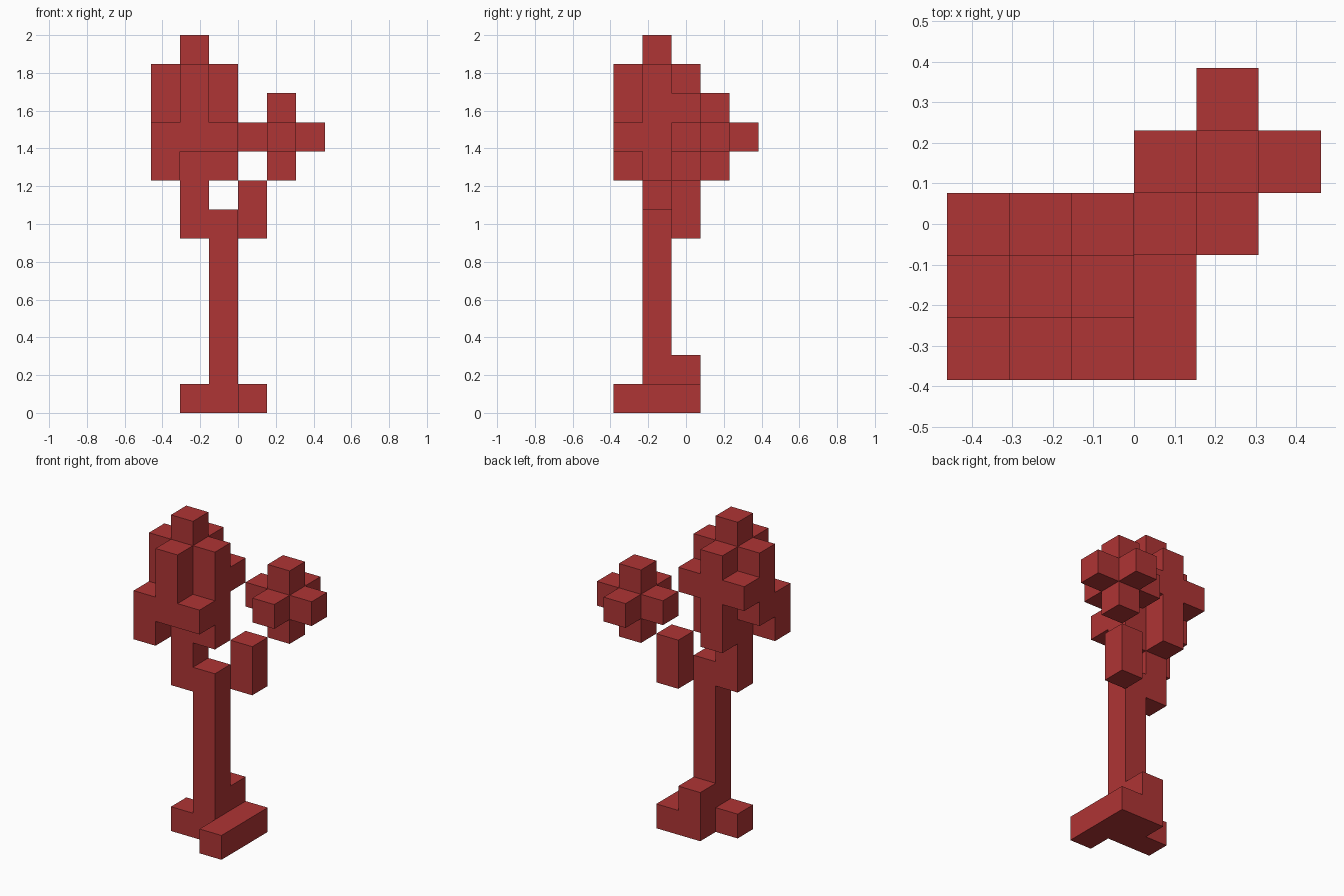
import bpy, bmesh
from mathutils import Vector

if "Cube" in bpy.data.objects:
    bpy.data.objects.remove(bpy.data.objects["Cube"], do_unlink=True)

# The model sits on a block grid, 6 wide, 5 deep and 13 high
UNIT = 2 / 13
ORIGIN = Vector((-3, -2.5, 0))

red = bpy.data.materials.new("brick_red")
red.use_nodes = True
red.diffuse_color = (0.43, 0.035, 0.035, 1)
red.node_tree.nodes["Principled BSDF"].inputs["Base Color"].default_value = red.diffuse_color


def column(x, y, bottom, top):
    """Cells of a vertical run of blocks, both ends included."""
    return {(x, y, z) for z in range(bottom, top + 1)}


def row_x(start, end, y, z):
    return {(x, y, z) for x in range(start, end + 1)}


def row_y(x, start, end, z):
    return {(x, y, z) for y in range(start, end + 1)}


parts = {
    "trunk": column(2, 1, 0, 6),
    # roots spreading from the foot
    "right_root": {(1, 1, 0)},
    "left_root": row_y(3, 0, 2, 0),
    "back_root": column(2, 2, 0, 1),
    # branches
    "right_branch": column(1, 1, 6, 7),
    "left_branch": column(3, 2, 6, 7),
    # large crown: core, four sides and corner tufts
    "crown_core": column(1, 1, 8, 12),
    "crown_front": column(1, 0, 9, 11),
    "crown_back": column(1, 2, 8, 11),
    "crown_right": column(0, 1, 9, 11),
    "crown_left": column(2, 1, 8, 11),
    "front_right_tuft": column(0, 0, 8, 9),
    "front_left_tuft": {(2, 0, 9)},
    "back_right_tuft": {(0, 2, 10)},
    "back_left_tuft": {(2, 2, 10)},
    # small cross-shaped leaf cluster
    "leaf_cluster": row_x(3, 5, 3, 9) | row_y(4, 2, 4, 9) | column(4, 3, 8, 10),
}
filled = set().union(*parts.values())


def add_part(name, cells):
    """Skin the outer sides of the cells and merge flat areas."""
    bm = bmesh.new()
    for cell in cells:
        centre = Vector(cell) + Vector((0.5, 0.5, 0.5))
        for axis in range(3):
            for sign in (-1, 1):
                normal = Vector((0, 0, 0))
                normal[axis] = sign
                if tuple(int(c) for c in Vector(cell) + normal) in filled:
                    continue
                u = Vector((0, 0, 0))
                u[(axis + 1) % 3] = 0.5
                v = normal.cross(u)
                mid = centre + normal * 0.5
                corners = (mid - u - v, mid + u - v, mid + u + v, mid - u + v)
                bm.faces.new([bm.verts.new((c + ORIGIN) * UNIT) for c in corners])
    bmesh.ops.remove_doubles(bm, verts=bm.verts, dist=0.001)
    bmesh.ops.dissolve_limit(bm, angle_limit=0.01, verts=bm.verts, edges=bm.edges)
    mesh = bpy.data.meshes.new(name)
    bm.to_mesh(mesh)
    bm.free()
    mesh.materials.append(red)
    bpy.context.collection.objects.link(bpy.data.objects.new(name, mesh))


for part_name, part_cells in parts.items():
    add_part(part_name, part_cells)
